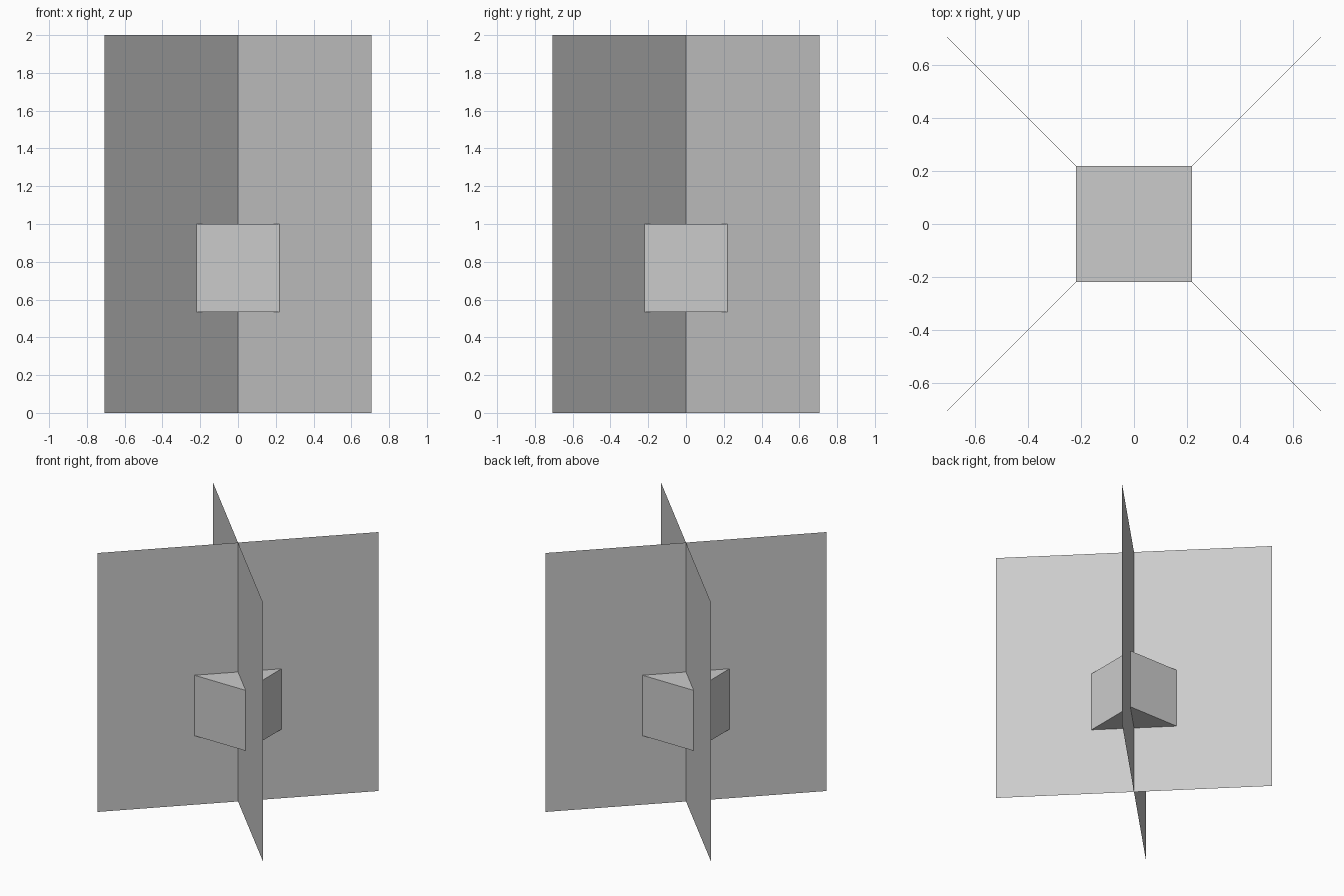
import bpy
from math import radians

if "Cube" in bpy.data.objects:
    bpy.data.objects.remove(bpy.data.objects["Cube"])

# Crossed upright leaf cards, on the two diagonals
for name, angle in (("leaf_card_a", 45), ("leaf_card_b", 135)):
    bpy.ops.mesh.primitive_plane_add(size=2, location=(0, 0, 1),
                                     rotation=(radians(90), 0, radians(angle)))
    bpy.context.object.name = name

# Central block with its corners on the cards
width, bottom, top = 0.4375, 0.533, 1.0
bpy.ops.mesh.primitive_cube_add(size=1, location=(0, 0, (bottom + top) / 2))
block = bpy.context.object
block.name = "centre_block"
block.scale = (width, width, top - bottom)
